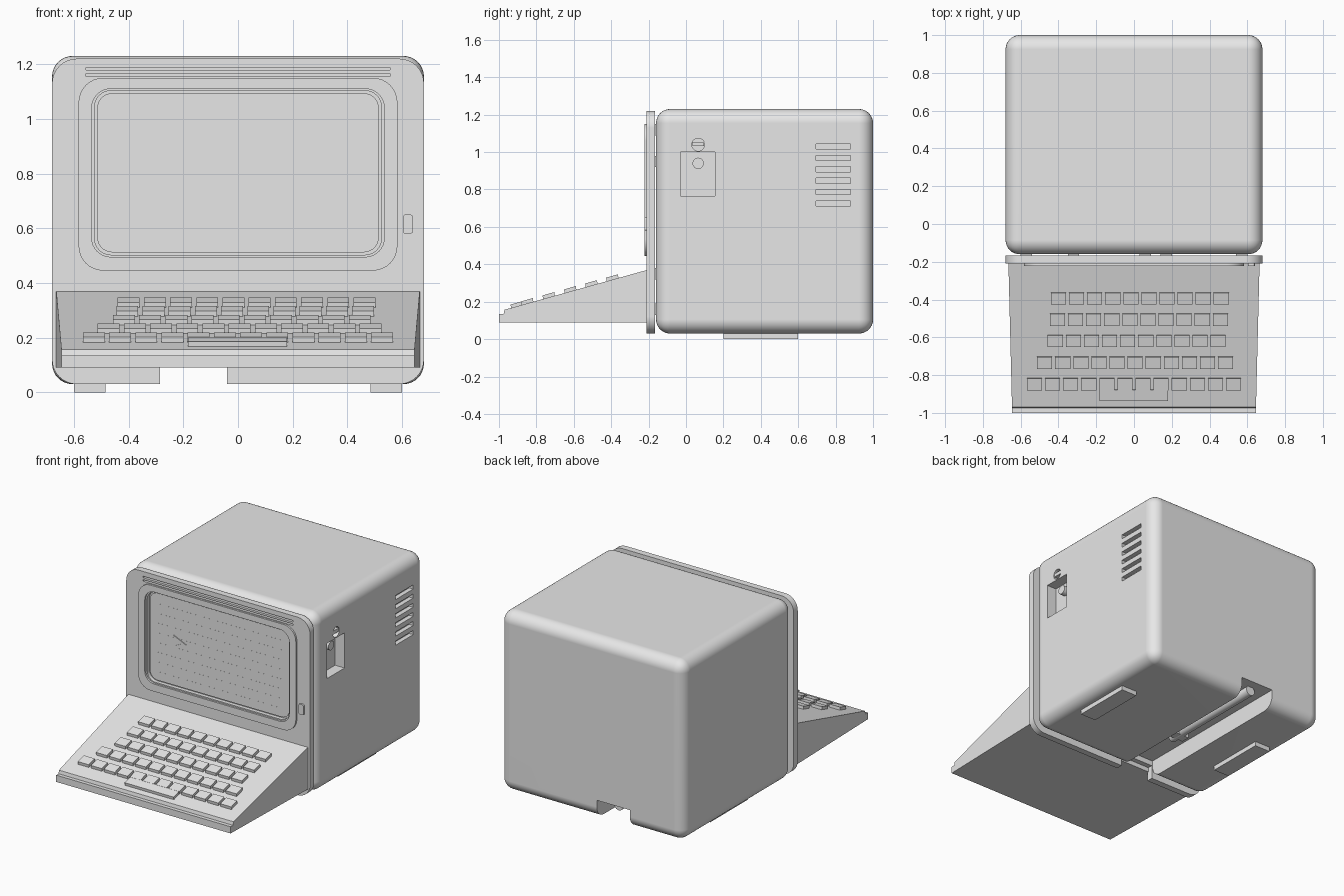
import bpy, bmesh, math
from mathutils import Matrix, Vector

cube = bpy.data.objects.get("Cube")
if cube:
    bpy.data.objects.remove(cube, do_unlink=True)

grey = bpy.data.materials.new("light_grey")
grey.use_nodes = True
COLOUR = (0.8, 0.8, 0.8, 1)
grey.diffuse_color = COLOUR
grey.node_tree.nodes["Principled BSDF"].inputs["Base Color"].default_value = COLOUR


def finish(name, bm):
    bmesh.ops.recalc_face_normals(bm, faces=bm.faces)
    mesh = bpy.data.meshes.new(name)
    bm.to_mesh(mesh)
    bm.free()
    mesh.materials.append(grey)
    ob = bpy.data.objects.new(name, mesh)
    bpy.context.collection.objects.link(ob)
    return ob


def add_box(bm, x, y, z):
    """Box from (min, max) ranges."""
    size = [r[1] - r[0] for r in (x, y, z)]
    mid = [(r[0] + r[1]) / 2 for r in (x, y, z)]
    m = Matrix.Translation(mid) @ Matrix.Diagonal((*size, 1))
    return bmesh.ops.create_cube(bm, size=1, matrix=m)["verts"]


def add_cylinder(bm, centre, radius, length, axis):
    turn = Vector((0, 0, 1)).rotation_difference(Vector(axis)).to_matrix().to_4x4()
    bmesh.ops.create_cone(bm, cap_ends=True, segments=24, radius1=radius, radius2=radius,
                          depth=length, matrix=Matrix.Translation(centre) @ turn)


def add_prism(bm, points, direction):
    """Extrude a closed outline of 3D points."""
    face = bm.faces.new([bm.verts.new(p) for p in points])
    out = bmesh.ops.extrude_face_region(bm, geom=[face])["geom"]
    verts = [g for g in out if isinstance(g, bmesh.types.BMVert)]
    bmesh.ops.translate(bm, verts=verts, vec=direction)
    return verts


def add_panel(bm, x, z, y, radius, steps=8):
    """Upright plate with rounded corners."""
    pts = []
    corners = ((x[1], z[1]), (x[0], z[1]), (x[0], z[0]), (x[1], z[0]))
    for i, (cx, cz) in enumerate(corners):
        ox = cx + (-radius if cx == x[1] else radius)
        oz = cz + (-radius if cz == z[1] else radius)
        for k in range(steps + 1):
            a = math.pi / 2 * (i + k / steps)
            pts.append((ox + radius * math.cos(a), y[0], oz + radius * math.sin(a)))
    add_prism(bm, pts, (0, y[1] - y[0], 0))


def cut(ob, bm):
    tool = finish("cutter", bm)
    mod = ob.modifiers.new("cut", "BOOLEAN")
    mod.operation, mod.solver, mod.object = "DIFFERENCE", "EXACT", tool
    bpy.context.view_layer.objects.active = ob
    bpy.ops.object.modifier_apply(modifier=mod.name)
    bpy.data.objects.remove(tool, do_unlink=True)


def smooth(ob):
    bpy.ops.object.select_all(action="DESELECT")
    ob.select_set(True)
    bpy.context.view_layer.objects.active = ob
    bpy.ops.object.shade_smooth_by_angle(angle=math.radians(32))
    mod = ob.modifiers.new("flat_sides", "WEIGHTED_NORMAL")
    mod.keep_sharp = True


SLOT_X, SLOT_Z = (-0.285, -0.04), (-0.1, 0.15)

# Rounded main shell
bm = bmesh.new()
add_box(bm, (-0.68, 0.68), (-0.16, 1), (0.03, 1.23))
bmesh.ops.bevel(bm, geom=bm.edges[:], offset=0.075, segments=8, profile=0.5, affect="EDGES")
shell = finish("main_shell", bm)
# Underside channel, side recess, socket and vents
bm = bmesh.new()
add_box(bm, SLOT_X, (-0.4, 1.2), SLOT_Z)
add_box(bm, (0.61, 0.8), (-0.03, 0.155), (0.765, 1.0))
add_cylinder(bm, (0.7, 0.065, 1.04), 0.034, 0.12, (1, 0, 0))
for i in range(6):
    z = 1.03 - 0.061 * i
    add_box(bm, (0.65, 0.8), (0.695, 0.88), (z - 0.014, z + 0.014))
cut(shell, bm)
smooth(shell)

# Socket bar and latch knob inside the side recess
bm = bmesh.new()
add_box(bm, (0.64, 0.678), (0.035, 0.095), (1.032, 1.055))
finish("socket_bar", bm)
bm = bmesh.new()
add_cylinder(bm, (0.625, 0.065, 0.94), 0.03, 0.04, (1, 0, 0))
smooth(finish("recess_knob", bm))

# Rod and clip in the underside channel
bm = bmesh.new()
add_cylinder(bm, (-0.16, 0.56, 0.125), 0.033, 0.76, (0, 1, 0))
smooth(finish("channel_rod", bm))
bm = bmesh.new()
add_box(bm, (-0.21, -0.11), (0.22, 0.28), (0.095, 0.15))
finish("rod_clip", bm)

# Feet
for side, name in ((-1, "right_foot"), (1, "left_foot")):
    bm = bmesh.new()
    add_box(bm, sorted((side * 0.485, side * 0.6)), (0.2, 0.6), (0, 0.05))
    finish(name, bm)

# Front bezel with screen opening, top grille and channel notch
bm = bmesh.new()
add_panel(bm, (-0.68, 0.68), (0.03, 1.22), (-0.21, -0.167), 0.09)
bezel = finish("front_bezel", bm)
bm = bmesh.new()
add_box(bm, SLOT_X, (-0.4, 0), (-0.1, 0.12))
add_panel(bm, (-0.525, 0.525), (0.503, 1.103), (-0.3, -0.185), 0.06)
for z in (1.183, 1.16):
    add_box(bm, (-0.555, 0.555), (-0.3, -0.19), (z - 0.005, z + 0.005))
cut(bezel, bm)
smooth(bezel)

# Raised screen surround
bm = bmesh.new()
add_panel(bm, (-0.583, 0.583), (0.445, 1.15), (-0.222, -0.208), 0.09)
surround = finish("screen_surround", bm)
bm = bmesh.new()
add_panel(bm, (-0.535, 0.535), (0.495, 1.11), (-0.3, -0.1), 0.07)
cut(surround, bm)
smooth(surround)

# Screen, faint scan lines and prompt mark
bm = bmesh.new()
add_panel(bm, (-0.515, 0.515), (0.512, 1.094), (-0.195, -0.18), 0.055)
smooth(finish("screen", bm))
bm = bmesh.new()
for i in range(8):
    z = 0.57 + 0.065 * i
    add_box(bm, (-0.46, 0.46), (-0.1955, -0.194), (z, z + 0.001))
finish("scan_lines", bm)
bm = bmesh.new()
outline = ((-0.337, 0.847), (-0.245, 0.806), (-0.337, 0.765),
           (-0.33, 0.779), (-0.275, 0.806), (-0.33, 0.833))
add_prism(bm, [(x, -0.2, z) for x, z in outline], (0, 0.006, 0))
finish("prompt_mark", bm)

# Power button
bm = bmesh.new()
add_panel(bm, (0.603, 0.64), (0.58, 0.65), (-0.222, -0.2), 0.01, 4)
finish("power_button", bm)

# Spacers joining bezel and shell
bm = bmesh.new()
for x in (-0.57, -0.32, 0.06, 0.17, 0.57):
    for z in (0.16, 0.35, 0.95, 1.12):
        add_box(bm, (x - 0.03, x + 0.03), (-0.17, -0.15), (z - 0.03, z + 0.03))
finish("bezel_spacers", bm)

# Wedge keyboard base with a stepped front lip, narrowing to the front
bm = bmesh.new()
side = ((-0.2, 0.09), (-1, 0.09), (-1, 0.135), (-0.975, 0.135), (-0.97, 0.157), (-0.2, 0.372))
add_prism(bm, [(-0.665, y, z) for y, z in side], (1.33, 0, 0))
for v in bm.verts:
    v.co.x *= 1 - 0.03 * (-0.2 - v.co.y) / 0.8
finish("keyboard_base", bm)

# Keys lie along the slope
SLOPE = 0.215 / 0.77


def add_key(bm, x, y, height):
    verts = add_box(bm, x, y, (-0.01, height))
    for v in verts:
        v.co.z += 0.157 + (v.co.y + 0.97) * SLOPE
        v.co.y -= 0.004 if v.co.z > 0.157 + (v.co.y + 0.97) * SLOPE else 0


rows = ((-0.393, -0.44, 10), (-0.505, -0.445, 10), (-0.618, -0.457, 10),
        (-0.733, -0.513, 11), (-0.848, -0.567, 12))
for n, (y, start, count) in enumerate(rows):
    bm = bmesh.new()
    for i in range(count):
        x = start + 0.0958 * i
        add_key(bm, (x, x + 0.08), (y - 0.03, y + 0.033), 0.019)
    finish("key_row_%d" % (n + 1), bm)
bm = bmesh.new()
add_key(bm, (-0.182, 0.18), (-0.934, -0.874), 0.018)
finish("space_bar", bm)
